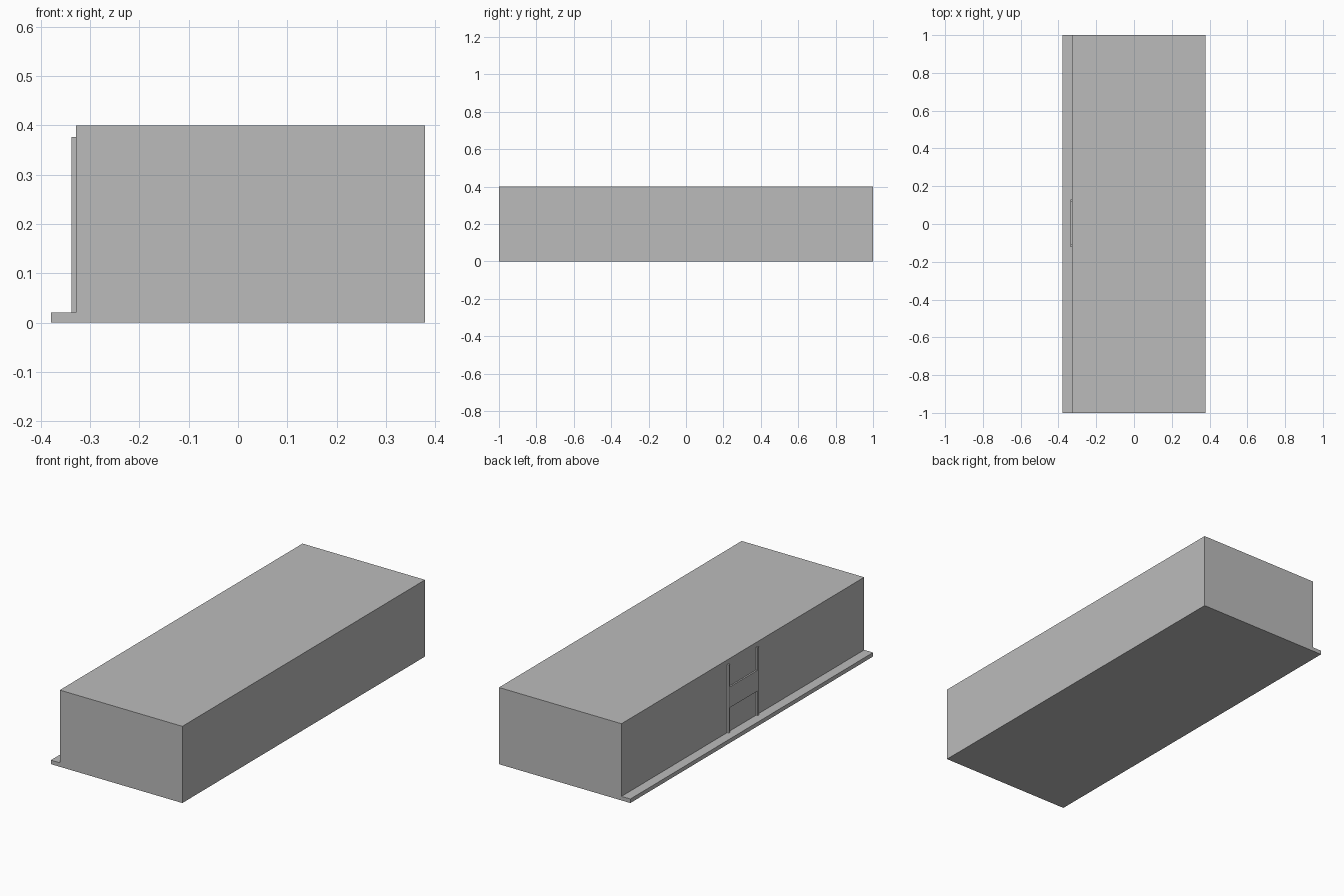
import bpy
import bmesh

cube = bpy.data.objects.get("Cube")
if cube:
    bpy.data.objects.remove(cube, do_unlink=True)

# One plain grey for everything
grey = bpy.data.materials.new("plain_grey")
grey.use_nodes = True
colour = (0.5, 0.5, 0.5, 1)
grey.diffuse_color = colour
grey.node_tree.nodes["Principled BSDF"].inputs["Base Color"].default_value = colour


def extrude_profile(name, profile, y0, y1):
    """Extrude an (x, z) outline along y into a closed solid."""
    bm = bmesh.new()
    face = bm.faces.new([bm.verts.new((x, y0, z)) for x, z in profile])
    result = bmesh.ops.extrude_face_region(bm, geom=[face])
    moved = [g for g in result["geom"] if isinstance(g, bmesh.types.BMVert)]
    bmesh.ops.translate(bm, verts=moved, vec=(0, y1 - y0, 0))
    bmesh.ops.recalc_face_normals(bm, faces=bm.faces)
    mesh = bpy.data.meshes.new(name)
    bm.to_mesh(mesh)
    bm.free()
    mesh.materials.append(grey)
    obj = bpy.data.objects.new(name, mesh)
    bpy.context.collection.objects.link(obj)
    return obj


def box(name, x0, x1, y0, y1, z0, z1):
    return extrude_profile(name, [(x0, z0), (x1, z0), (x1, z1), (x0, z1)], y0, y1)


WALL = -0.328      # long wall above the ledge
EDGE = 0.379       # outer half width
LEDGE = 0.021      # ledge height

# Long block with a low ledge along one side
extrude_profile("building_block", [(-EDGE, 0), (EDGE, 0), (EDGE, 0.4), (WALL, 0.4),
                                   (WALL, LEDGE), (-EDGE, LEDGE)], -1, 1)

# Two thin posts standing on the ledge against the wall
for name, y in (("front_post", -0.121), ("back_post", 0.117)):
    box(name, WALL - 0.009, WALL, y, y + 0.012, LEDGE, 0.376)

# Board held between the posts
box("cross_board", WALL - 0.008, WALL, -0.109, 0.117, 0.149, 0.257)
